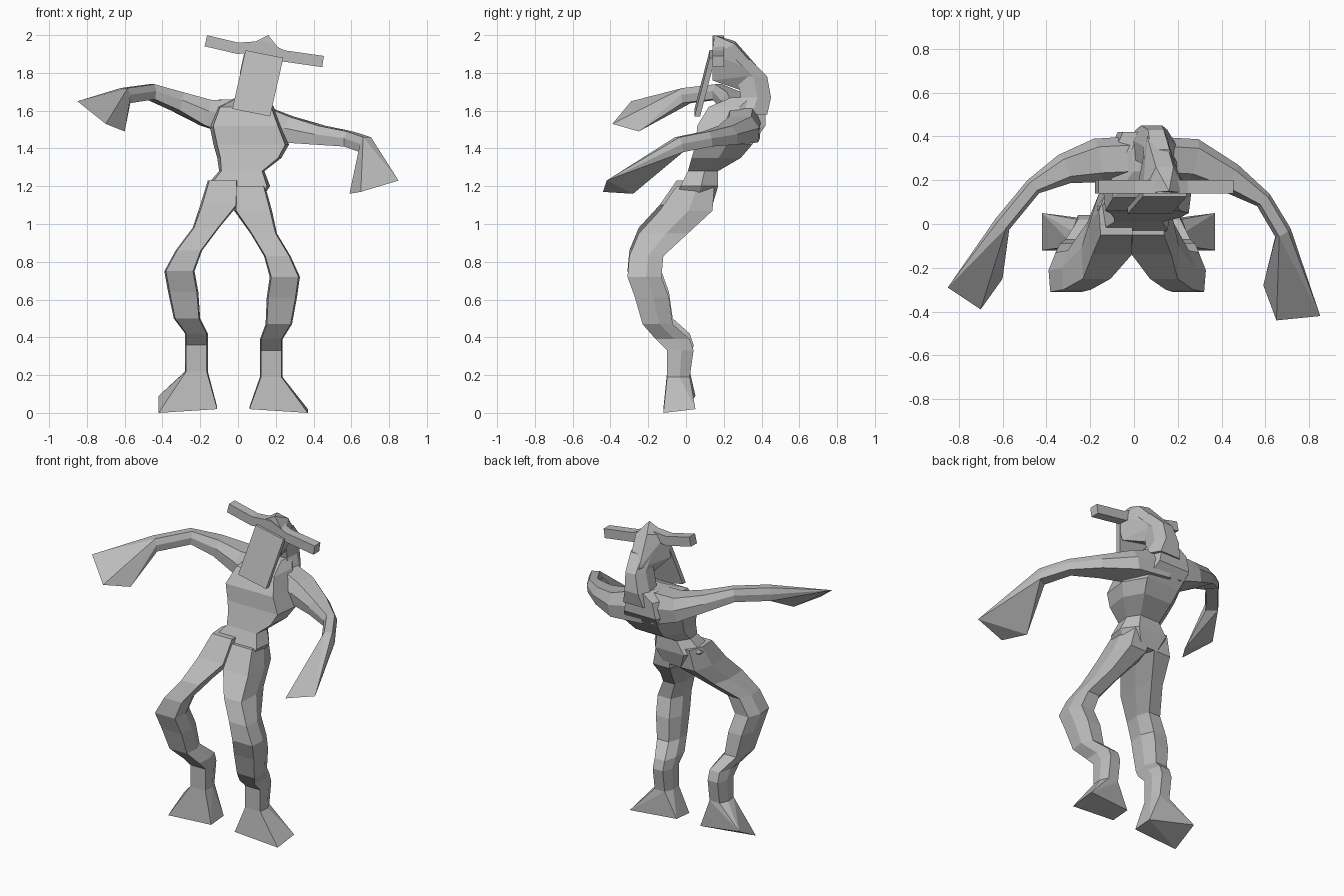
import bpy
import bmesh
from mathutils import Vector

default_cube = bpy.data.objects.get("Cube")
if default_cube:
    bpy.data.objects.remove(default_cube, do_unlink=True)

# One plain colour for the whole figure
clay = bpy.data.materials.new("plain_grey")
clay.use_nodes = True
grey = (0.5, 0.5, 0.5, 1)
clay.diffuse_color = grey
clay.node_tree.nodes["Principled BSDF"].inputs["Base Color"].default_value = grey

# Unit cross-sections: six-sided for flesh, four-sided for horn
FLESH = [(-.9, -1), (.9, -1), (1, .1), (.6, 1), (-.6, 1), (-1, .1)]
SQUARE = [(-1, -1), (1, -1), (1, 1), (-1, 1)]
RIGHT, BACK, UP = Vector((1, 0, 0)), Vector((0, 1, 0)), Vector((0, 0, 1))


def finish(bm, name):
    """Turn a bmesh into a named, flat-shaded object."""
    bmesh.ops.recalc_face_normals(bm, faces=bm.faces)
    mesh = bpy.data.meshes.new(name)
    bm.to_mesh(mesh)
    bm.free()
    mesh.materials.append(clay)
    part = bpy.data.objects.new(name, mesh)
    bpy.context.collection.objects.link(part)


def loft(name, stations, profile=FLESH, level=True):
    """Skin (x, y, z, half width, half depth) stations and return the end ring.

    Level rings lie flat; otherwise each ring turns to follow the path.
    """
    bm = bmesh.new()
    centres = [Vector(station[:3]) for station in stations]
    last = len(centres) - 1
    rings = []
    for i, (centre, station) in enumerate(zip(centres, stations)):
        side, across = RIGHT, BACK
        if not level:
            along = (centres[min(i + 1, last)] - centres[max(i - 1, 0)]).normalized()
            side = along.cross(UP).normalized()
            across = side.cross(along)
        width, depth = station[3:]
        rings.append([bm.verts.new(centre + side * width * u + across * depth * v)
                      for u, v in profile])
    for lower, upper in zip(rings, rings[1:]):
        for k in range(len(profile)):
            bm.faces.new((lower[k - 1], lower[k], upper[k], upper[k - 1]))
    bm.faces.new(rings[0])
    bm.faces.new(rings[-1])
    end_ring = [vert.co.copy() for vert in rings[-1]]
    finish(bm, name)
    return end_ring


def hull(name, points):
    """Faceted solid wrapped around a few corner points."""
    bm = bmesh.new()
    for point in points:
        bm.verts.new(point)
    result = bmesh.ops.convex_hull(bm, input=bm.verts)
    spare = [item for item in result["geom_interior"] if isinstance(item, bmesh.types.BMVert)]
    bmesh.ops.delete(bm, geom=spare, context="VERTS")
    finish(bm, name)


def pair(centre, reach):
    """Two head corners either side of a centre, along the tilted brow line."""
    brow = Vector((.1, 0, -.02))
    return [Vector(centre) + brow * reach, Vector(centre) - brow * reach]


# Pelvis, waist, chest and shoulders, leaning backwards
loft("torso", [
    (0, .04, 1.1, .1, .1),
    (0, .07, 1.2, .17, .1),
    (.02, .09, 1.28, .12, .08),
    (.06, .16, 1.35, .17, .13),
    (.07, .2, 1.42, .2, .15),
    (.04, .24, 1.52, .19, .18),
    (.04, .27, 1.62, .15, .15),
    (.07, .33, 1.67, .08, .09)])

# Neck curling forward into the head
loft("neck", [
    (.08, .34, 1.58, .12, .09),
    (.08, .37, 1.67, .08, .08),
    (.1, .35, 1.78, .06, .08),
    (.12, .26, 1.87, .07, .08)])

# Head wedge: peak, crest, brow, jaw, nape and throat
hull("head", [Vector((.16, .15, 2))]
     + pair((.14, .26, 1.96), .4)
     + pair((.14, .14, 1.92), 1)
     + pair((.11, .14, 1.78), 1)
     + pair((.1, .4, 1.8), .4)
     + pair((.1, .28, 1.72), .4))

# Long flat face hanging in front of the head
face_edges = pair((.14, .14, 1.9), 1) + pair((.07, .06, 1.59), 1)
hull("face_plate", [corner + BACK * shift for corner in face_edges for shift in (-.015, .015)])

# Both horns as one bent crossbar
horn_path = [(-.17, .17, 1.97), (0, .17, 1.93), (.13, .17, 1.94), (.24, .17, 1.89), (.45, .17, 1.86)]
loft("horns", [(*point, .03, .03) for point in horn_path], SQUARE, level=False)


# Arms taper from the shoulder and end in a flared mitten
def arm(side, path, fingertips):
    girths = [(.1, .1), (.1, .07), (.07, .05), (.04, .04), (.04, .04)]
    stations = [(*point, *girth) for point, girth in zip(path, girths)]
    wrist = loft(side + "_arm", stations, level=False)
    hull(side + "_hand", wrist + [Vector(tip) for tip in fingertips])


arm("right",
    [(0, .3, 1.56), (-.17, .29, 1.59), (-.32, .25, 1.65), (-.46, .17, 1.7), (-.6, 0, 1.68)],
    [(-.85, -.29, 1.65), (-.7, -.39, 1.53), (-.6, -.25, 1.49)])
arm("left",
    [(.06, .3, 1.55), (.27, .29, 1.5), (.44, .21, 1.47), (.59, .11, 1.45), (.68, -.04, 1.42)],
    [(.85, -.42, 1.23), (.65, -.44, 1.17), (.59, -.28, 1.16)])


# Crooked legs share one outline; each has its own spread and drop
def leg(side, spread, drop, inner, outer, heel_lift):
    outline = [
        (.08, .05, 1.23, .08, .1),
        (.1, 0, 1.1, .1, .14),
        (.17, -.12, .98, .07, .13),
        (.26, -.21, .86, .07, .09),
        (.31, -.22, .75, .08, .09),
        (.29, -.18, .64, .08, .09),
        (.27, -.15, .5, .07, .08),
        (.22, -.07, .42, .06, .09),
        (.22, -.03, .36, .06, .07),
        (.22, -.04, .22, .06, .06)]
    ankle = loft(side + "_leg", [(x * spread, y, z - drop, width, depth)
                                 for x, y, z, width, depth in outline])
    # Wedge foot spreading out to a tilted sole
    sole = [(inner, -.12, .02), (outer, -.12, 0), (inner, .01, .03), (outer, .05, heel_lift)]
    hull(side + "_foot", ankle + [Vector(corner) for corner in sole])


leg("right", -1, 0, -.11, -.42, .09)
leg("left", .8, .03, .06, .37, .02)
